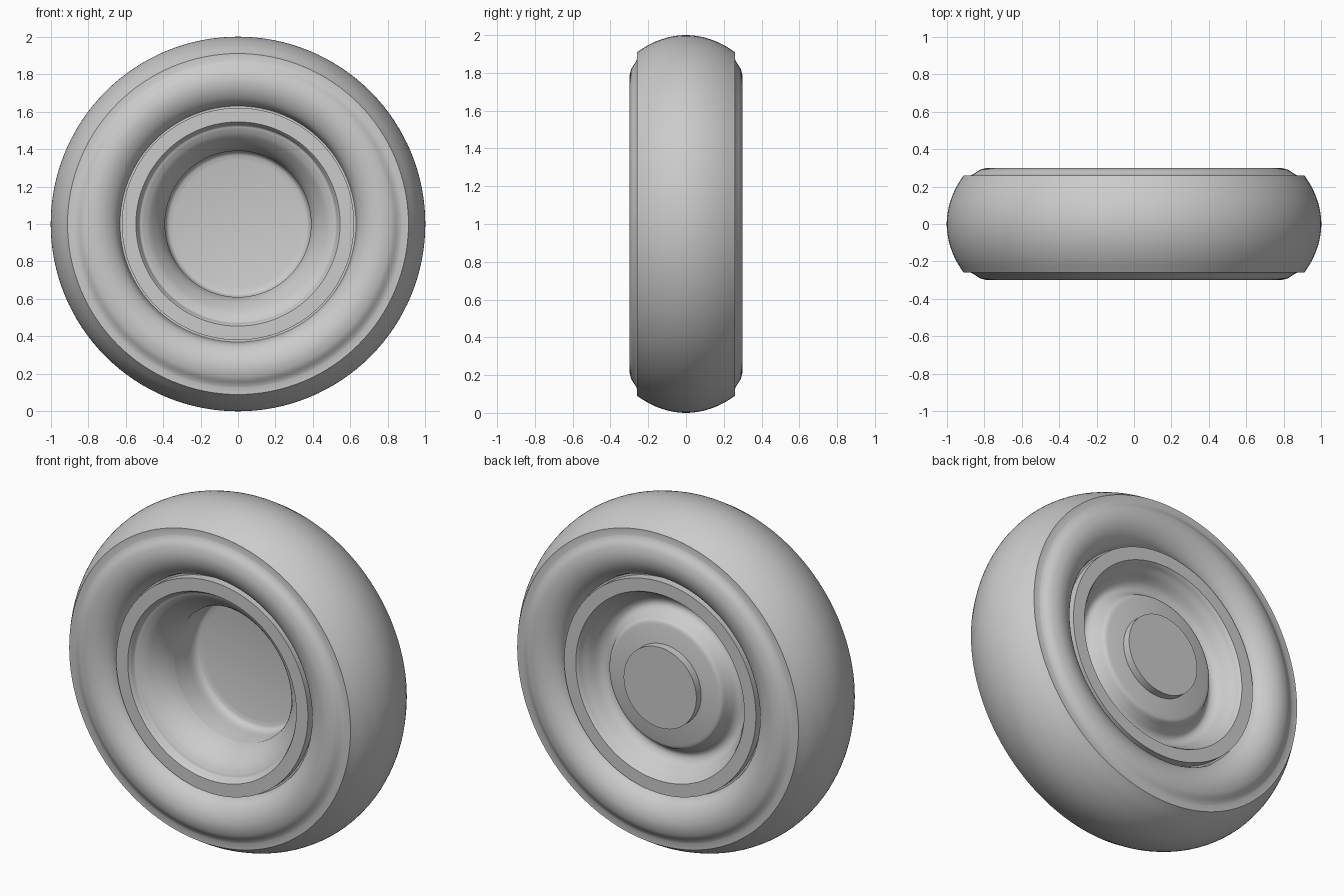
import bpy, bmesh, math
from mathutils import Vector, Matrix

cube = bpy.data.objects.get("Cube")
if cube:
    bpy.data.objects.remove(cube)

SEGMENTS = 128
AXLE = Vector((0, 0, 1))

grey = bpy.data.materials.new("plain grey")
grey.use_nodes = True
colour = (0.6, 0.6, 0.6, 1)
grey.diffuse_color = colour
grey.node_tree.nodes["Principled BSDF"].inputs["Base Color"].default_value = colour


def smooth_span(points, steps=5):
    """Catmull-Rom curve through (radius, y) points."""
    p = [Vector(q) for q in points]
    if len(p) == 2:
        return p
    p = [2 * p[0] - p[1]] + p + [2 * p[-1] - p[-2]]
    out = []
    for a, b, c, d in zip(p, p[1:], p[2:], p[3:]):
        for i in range(steps):
            t = i / steps
            out.append(0.5 * (2 * b + (c - a) * t + (2 * a - 5 * b + 4 * c - d) * t ** 2
                              + (3 * b - a - 3 * c + d) * t ** 3))
    return out + [p[-2]]


def lathe(name, spans):
    """Spin a closed profile made of smooth spans around the axle."""
    profile = []
    for span in spans:
        for q in smooth_span(span):
            if not profile or (q - profile[-1]).length > 1e-5:
                profile.append(q)
    bm = bmesh.new()
    verts = [bm.verts.new((q.x, q.y, 0)) for q in profile]
    edges = [bm.edges.new(pair) for pair in zip(verts, verts[1:])]
    if profile[0].x > 0.01:
        edges.append(bm.edges.new((verts[-1], verts[0])))
    bmesh.ops.spin(bm, geom=verts + edges, axis=(0, 1, 0), cent=(0, 0, 0),
                   angle=math.tau, steps=SEGMENTS, use_merge=True)
    bmesh.ops.remove_doubles(bm, verts=bm.verts, dist=1e-5)
    bmesh.ops.recalc_face_normals(bm, faces=bm.faces)
    bmesh.ops.transform(bm, matrix=Matrix.Translation(AXLE), verts=bm.verts)
    mesh = bpy.data.meshes.new(name)
    bm.to_mesh(mesh)
    bm.free()
    mesh.materials.append(grey)
    obj = bpy.data.objects.new(name, mesh)
    bpy.context.collection.objects.link(obj)
    bpy.ops.object.select_all(action='DESELECT')
    obj.select_set(True)
    bpy.context.view_layer.objects.active = obj
    bpy.ops.object.shade_smooth_by_angle(angle=math.radians(35))


def flip(points):
    return [(r, -y) for r, y in reversed(points)]


# Tyre: rounded tread, stepped shoulders and bulging sidewalls
tread = [(0.91, -0.26), (0.955, -0.185), (0.988, -0.095), (1.0, 0),
         (0.988, 0.095), (0.955, 0.185), (0.91, 0.26)]
sidewall = [(0.872, 0.26), (0.855, 0.268), (0.82, 0.29), (0.77, 0.3), (0.72, 0.292),
            (0.675, 0.268), (0.645, 0.235), (0.63, 0.19)]
lathe("tyre", [tread, [(0.91, 0.26), (0.872, 0.26)], sidewall,
               [(0.63, 0.19), (0.6, 0.19)], [(0.6, 0.19), (0.6, -0.19)],
               [(0.6, -0.19), (0.63, -0.19)], flip(sidewall),
               [(0.872, -0.26), (0.91, -0.26)]])

# Rim: flat lips, deep front barrel, dished back with a raised hub
front_funnel = [(0.545, -0.24), (0.535, -0.225), (0.525, -0.205), (0.505, -0.195),
                (0.47, -0.17), (0.43, -0.12), (0.405, -0.075), (0.39, -0.03)]
front_floor = [(0.395, 0.1), (0.39, 0.135), (0.375, 0.16), (0.345, 0.17)]
back_dish = [(0.345, 0.195), (0.365, 0.185), (0.385, 0.15), (0.41, 0.115), (0.44, 0.105),
             (0.475, 0.125), (0.505, 0.175), (0.525, 0.205), (0.535, 0.225), (0.545, 0.24)]
lathe("wheel_rim", [[(0, 0.17), (0.345, 0.17)], front_floor[::-1],
                    [(0.395, 0.1), (0.39, -0.03)], front_funnel[::-1],
                    [(0.545, -0.24), (0.62, -0.24)], [(0.62, -0.24), (0.62, 0.24)],
                    [(0.62, 0.24), (0.545, 0.24)], back_dish[::-1],
                    [(0.345, 0.195), (0, 0.195)]])

# Centre cap on the back of the hub
lathe("hub_cap", [[(0, 0.18), (0.235, 0.18)], [(0.235, 0.18), (0.235, 0.24)],
                  [(0.235, 0.24), (0, 0.24)]])
